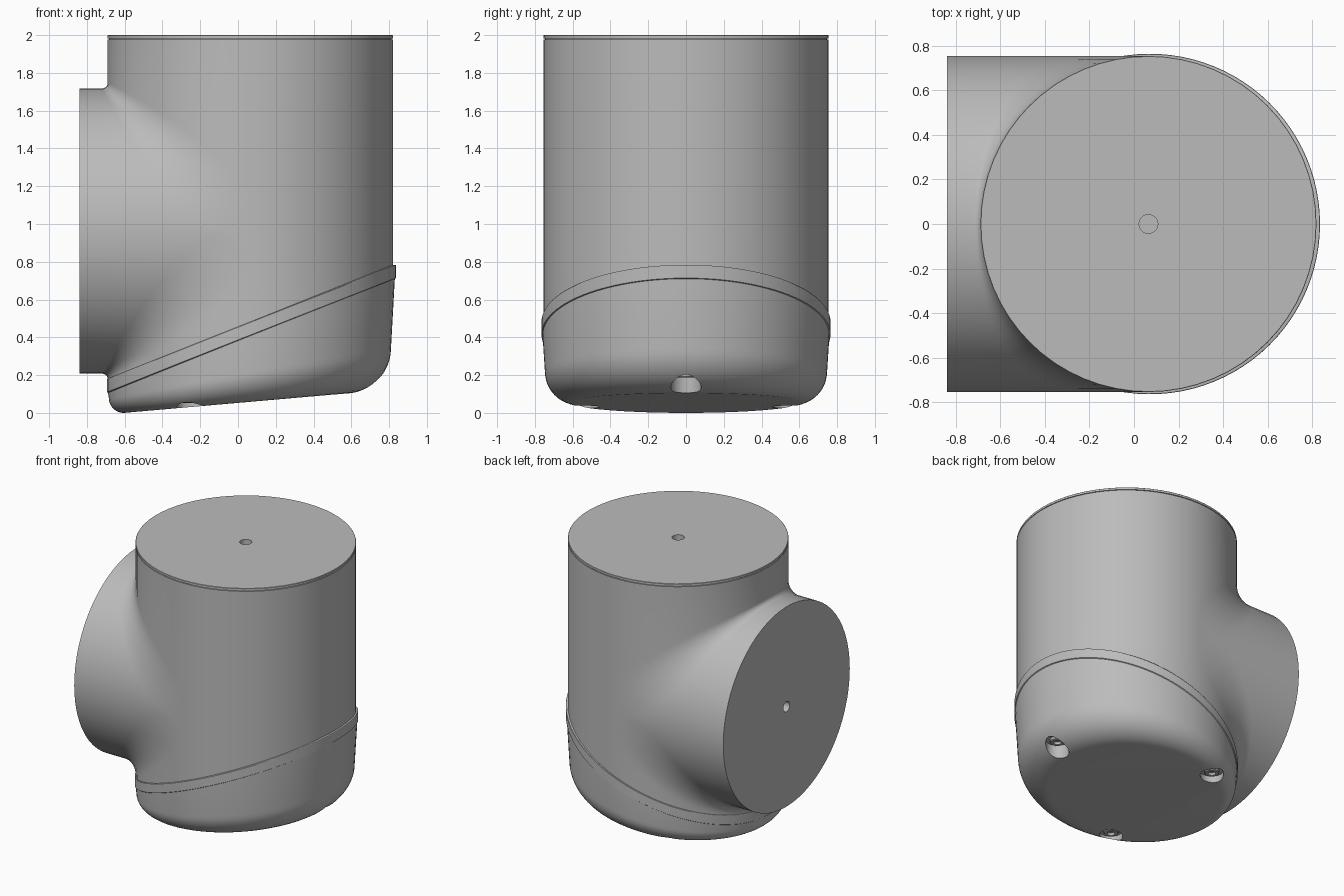
import bpy, bmesh
from math import sin, cos, pi, radians
from mathutils import Matrix, Vector

if "Cube" in bpy.data.objects:
    bpy.data.objects.remove(bpy.data.objects["Cube"])

R = 0.755          # shared radius of both tubes
CX = 0.065         # upright axis
ZC = 0.963         # branch axis height
X_END = -0.84      # branch mouth
Z_RIM = 1.978      # top of the upright wall
N = 32             # segments per half circle

grey = bpy.data.materials.new("housing grey")
grey.use_nodes = True
colour = (0.5, 0.5, 0.5, 1)
grey.diffuse_color = colour
grey.node_tree.nodes["Principled BSDF"].inputs["Base Color"].default_value = colour


def finish(name, bm):
    bmesh.ops.remove_doubles(bm, verts=bm.verts[:], dist=1e-5)
    bmesh.ops.recalc_face_normals(bm, faces=bm.faces[:])
    mesh = bpy.data.meshes.new(name)
    bm.to_mesh(mesh)
    bm.free()
    mesh.materials.append(grey)
    obj = bpy.data.objects.new(name, mesh)
    bpy.context.collection.objects.link(obj)
    return obj


def smooth(obj, angle=30):
    bpy.ops.object.select_all(action="DESELECT")
    obj.select_set(True)
    bpy.context.view_layer.objects.active = obj
    bpy.ops.object.shade_smooth_by_angle(angle=radians(angle))


def skin(bm, columns):
    """Join neighbouring columns of points with quads."""
    grid = [[bm.verts.new(p) for p in col] for col in columns]
    for a, b in zip(grid, grid[1:]):
        for i in range(len(a) - 1):
            bm.faces.new((a[i], b[i], b[i + 1], a[i + 1]))


def lathe(name, profile, matrix, segments=2 * N):
    """Spin (radius, height) points around local z."""
    bm = bmesh.new()
    verts = [bm.verts.new((r, 0, z)) for r, z in profile]
    edges = [bm.edges.new(pair) for pair in zip(verts, verts[1:])]
    bmesh.ops.spin(bm, geom=verts + edges, cent=(0, 0, 0), axis=(0, 0, 1),
                   angle=2 * pi, steps=segments, use_merge=True)
    bm.transform(matrix)
    obj = finish(name, bm)
    smooth(obj)
    return obj


def seam(x):
    return 0.18 + 0.4 * (x + 0.69)


def base(x):
    return 0.0875 * (x + 0.605)


# Tee body: each slice of constant y is a right-angled corner with a fillet
def fillet(y):
    return 0.03 + 0.2 * (y / R) ** 2


def corner(phi, side):
    y, s = R * sin(phi), R * cos(phi)
    f = fillet(y)
    wall_end = Z_RIM if side > 0 else seam(CX - s) - 0.03
    pts = [Vector((CX - s, y, wall_end))]
    for k in range(9):
        t = k / 8 * pi / 2
        pts.append(Vector((CX - s - f + f * cos(t), y,
                           ZC + side * (s + f - f * sin(t)))))
    pts.append(Vector((X_END, y, ZC + side * s)))
    return pts


bm = bmesh.new()
angles = [-pi / 2 + pi * i / N for i in range(N + 1)]
for side in (1, -1):
    skin(bm, [corner(a, side) for a in angles])
f_end = fillet(R)
skin(bm, [[(CX + R * cos(a), R * sin(a), z)
           for z in (Z_RIM, ZC + f_end, ZC - f_end, seam(CX + R * cos(a)) - 0.03)]
          for a in angles])
# Flat cheek where the two tubes are tangent
for a in (-pi / 2, pi / 2):
    upper, lower = corner(a, 1)[1:-1], corner(a, -1)[1:-1]
    bm.faces.new([bm.verts.new(p) for p in upper + lower[-2::-1]])
smooth(finish("tee_body", bm))

# Flat closing discs with a small centre hole
top_place = Matrix.Translation((CX, 0, 2))
lathe("top_lid", [(R, -0.022), (R - 0.008, -0.022), (R - 0.008, -0.017), (R, -0.017),
                  (R, -0.002), (R - 0.002, 0), (0.042, 0), (0.042, -0.1), (0, -0.1)],
      top_place)
branch_place = Matrix.Translation((X_END, 0, ZC)) @ Matrix.Rotation(-pi / 2, 4, "Y")
lathe("branch_lid", [(R, 0), (0.038, 0), (0.038, -0.1), (0, -0.1)], branch_place)


# Slanted end cap with a raised lip, tapered wall and growing bottom radius
def cap_column(a):
    c = cos(a)
    zt = seam(CX + R * c)
    lip = R + 0.010 + 0.006 * c
    rb = R - 0.008 - 0.002 * c
    f = 0.16 + 0.08 * c
    zb = base(CX + (rb - f) * c)
    rows = [(R - 0.01, zt), (lip - 0.002, zt), (lip, zt - 0.003), (lip, zt - 0.070),
            (lip - 0.006, zt - 0.074), (lip - 0.006, zt - 0.078)]
    for k in range(13):
        t = k / 12 * pi / 2
        rows.append((rb - f + f * cos(t), zb + f - f * sin(t)))
    return [(CX + r * c, r * sin(a), z) for r, z in rows]


bm = bmesh.new()
cap_cols = [cap_column(2 * pi * i / (3 * N)) for i in range(3 * N)]
skin(bm, cap_cols + cap_cols[:1])
for row in (0, -1):
    bm.faces.new([bm.verts.new(col[row]) for col in cap_cols])
cap = finish("end_cap", bm)

# Three screw pockets cut into the rounded bottom edge
for i, ceiling in enumerate((0.21, 0.075, 0.075)):
    a = 2 * pi * i / 3
    x, y = CX + 0.62 * cos(a), 0.62 * sin(a)
    bm = bmesh.new()
    bmesh.ops.create_cone(bm, cap_ends=True, segments=32, radius1=0.08, radius2=0.08,
                          depth=0.4, matrix=Matrix.Translation((x, y, ceiling - 0.2)))
    cutter = finish("pocket_cutter", bm)
    cutter.hide_render = True
    bpy.context.view_layer.objects.active = cap
    cut = cap.modifiers.new("pocket", "BOOLEAN")
    cut.operation = "DIFFERENCE"
    cut.solver = "EXACT"
    cut.object = cutter
    bpy.ops.object.modifier_apply(modifier=cut.name)
    bpy.data.objects.remove(cutter)
    # Socket screw sitting in the pocket
    lathe(f"screw_{i + 1}", [(0.05, 0.005), (0.05, -0.018), (0.045, -0.023),
                             (0.026, -0.023), (0.026, -0.004), (0, -0.004)],
          Matrix.Translation((x, y, ceiling)), 24)
smooth(cap, 25)
